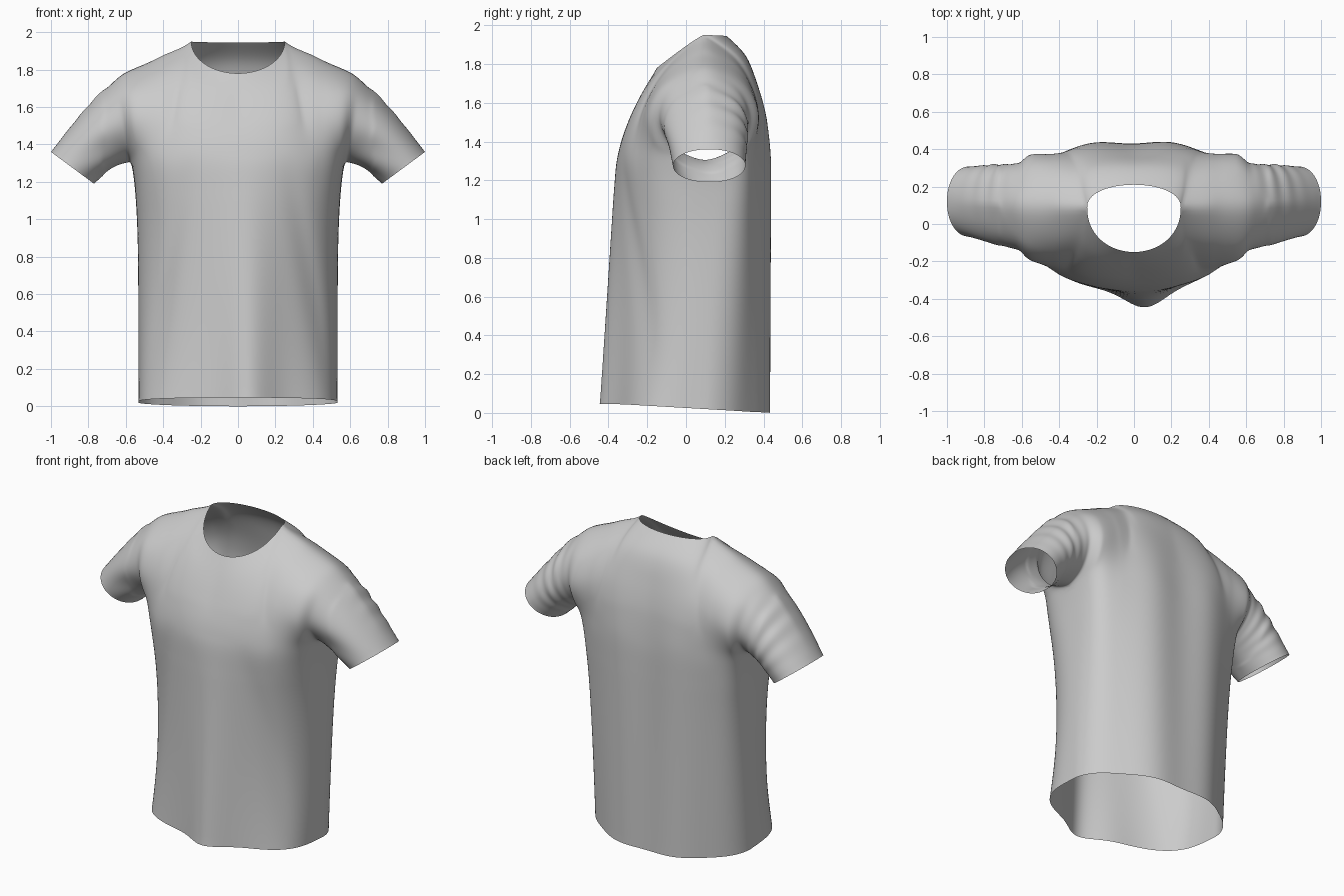
import bpy, bmesh
from math import sin, cos, pi, exp
from mathutils import Vector as V

if "Cube" in bpy.data.objects:
    bpy.data.objects.remove(bpy.data.objects["Cube"])


def spline(pts, t):
    """Catmull-Rom curve through pts, t in 0..1."""
    p = [V(q) for q in pts]
    n = len(p) - 1
    i = min(int(t * n), n - 1)
    f = t * n - i
    a, b, c, d = p[max(i - 1, 0)], p[i], p[i + 1], p[min(i + 2, n)]
    return 0.5 * (2 * b + (c - a) * f + (2 * a - 5 * b + 4 * c - d) * f ** 2
                  + (3 * b - a - 3 * c + d) * f ** 3)


def spow(v, e):
    return (1 if v >= 0 else -1) * abs(v) ** e


# Key curves, front (-1) and back (+1)
SHOULDER = (.615, .1, 1.80)
UNDERARM = (.57, .1, 1.3)
NECK_SIDE = (.25, .09, 1.95)
ARMHOLE = {-1: [UNDERARM, (.58, -.06, 1.37), (.60, -.145, 1.52), (.615, -.09, 1.69), SHOULDER],
           1: [UNDERARM, (.58, .25, 1.37), (.60, .33, 1.52), (.615, .27, 1.69), SHOULDER]}
CENTRE = {-1: [(0, -.36, 1.3), (0, -.327, 1.43), (0, -.265, 1.57), (0, -.208, 1.68), (0, -.15, 1.78)],
          1: [(0, .44, 1.3), (0, .415, 1.5), (0, .37, 1.68), (0, .31, 1.84), (0, .21, 1.945)]}


# Lower body: half of one panel, s from centre to side, t from hem to underarm
def lower(side, s, t):
    a = s * pi / 2
    x = (.533 + .037 * t ** 6) * sin(a)
    if side < 0:
        depth, power = .46, .55 + .3 * sin(pi * t)
    else:
        depth, power = .34, 1.1 - .62 * t
    y = .1 + side * depth * max(cos(a), 0) ** power
    hem = max(0, (.44 - y) * .058)
    return V((x, y, hem + (1.3 - hem) * t))


# Top edge of a panel: neckline, then shoulder seam
def top_edge(side, s):
    if s <= .5:
        a = s * pi
        c = max(cos(a), 0)
        return V((.25 * sin(a), .09 + (.12 if side > 0 else -.24) * c ** .9,
                  1.95 - (.005 if side > 0 else .17) * c))
    return V(NECK_SIDE).lerp(V(SHOULDER), s * 2 - 1)


# Chest and upper back: blended between the four boundary curves
def upper(side, s, t):
    edge, mid = ARMHOLE[side], CENTRE[side]
    w = s ** 1.4
    rows = lower(side, s, 1).lerp(top_edge(side, s), t)
    mid_shift = spline(mid, t) - V(mid[0]).lerp(V(mid[-1]), t)
    edge_shift = spline(edge, t) - V(edge[0]).lerp(V(edge[-1]), t)
    return rows + mid_shift.lerp(edge_shift, w)


# Sleeve: from armhole loop to cuff loop, with creases
def sleeve(u, v):
    a = u * 2 * pi
    start = spline(ARMHOLE[-1], 2 * u) if u <= .5 else spline(ARMHOLE[1], 2 - 2 * u)
    k = -cos(a)
    cuff = V((.885 + .115 * k, .12 - .187 * spow(sin(a), .95), 1.275 + .085 * k))
    p = start.lerp(cuff, v)
    p.z += .022 * sin(pi * v)
    axis = V((.6, .1, 1.55)).lerp(V((.885, .12, 1.275)), v)
    back = max(0, cos(a - 4.3)) * (1 - v)
    front = max(0, cos(a - 1.0))
    fold = .010 * back * sin(30 * v + a) + .007 * front * sin(5 * a - 4 * v)
    return p + (p - axis).normalized() * fold * sin(pi * v)


# Hanging folds of the body, as a shift in y
def drape(p):
    x, y, z = p
    if abs(x) > .56 or z > 1.75:
        return 0
    if y < 0:
        low = max(0, 1 - z / 1.35)
        d = -.09 * low * exp(-((x - .06) / .14) ** 2)
        line = .28 + .19 * (1.25 - z)
        fade = max(0, sin(pi * min(z / 1.35, 1)))
        d += .015 * fade * exp(-((abs(x) - line) / .055) ** 2)
        return d * min(1, -y / .2)
    if y > .2:
        w = min(1, (y - .2) / .15) * min(1, (1.75 - z) / .4)
        return -.010 * cos(2 * pi * (x + .01) / .42) * w
    return 0


bm = bmesh.new()


def grid(fn, nu, nv):
    """Add a surface patch and its mirror image."""
    for m in (1, -1):
        rows = []
        for j in range(nv + 1):
            row = []
            for i in range(nu + 1):
                p = fn(i / nu, j / nv)
                row.append(bm.verts.new((p.x * m, p.y, p.z)))
            rows.append(row)
        for r0, r1 in zip(rows, rows[1:]):
            for i in range(nu):
                bm.faces.new((r0[i], r0[i + 1], r1[i + 1], r1[i]))


def relax(keep, times):
    """Soften the interior vertices that pass the test."""
    verts = [v for v in bm.verts if not v.is_boundary and keep(v.co)]
    for _ in range(times):
        bmesh.ops.smooth_vert(bm, verts=verts, factor=.5,
                              use_axis_x=True, use_axis_y=True, use_axis_z=True)


for side in (-1, 1):
    grid(lambda s, t: lower(side, s, t), 40, 40)
    grid(lambda s, t: upper(side, s, t), 40, 28)
grid(sleeve, 56, 40)

# Sew the panels together, soften the seams and let the cloth drape
bmesh.ops.remove_doubles(bm, verts=bm.verts, dist=.0005)
relax(lambda p: abs(p.x) < .56 and 1.12 < p.z < 1.5, 20)
relax(lambda p: .42 < abs(p.x) < .72 and p.z > 1.2, 10)
relax(lambda p: abs(p.x) > .27 and p.z > 1.7, 6)
for v in bm.verts:
    v.co.y += drape(v.co)
relax(lambda p: True, 2)
bmesh.ops.recalc_face_normals(bm, faces=bm.faces)
for f in bm.faces:
    f.smooth = True

mesh = bpy.data.meshes.new("short_sleeve_shirt")
bm.to_mesh(mesh)
bm.free()
shirt = bpy.data.objects.new("short_sleeve_shirt", mesh)
bpy.context.collection.objects.link(shirt)
